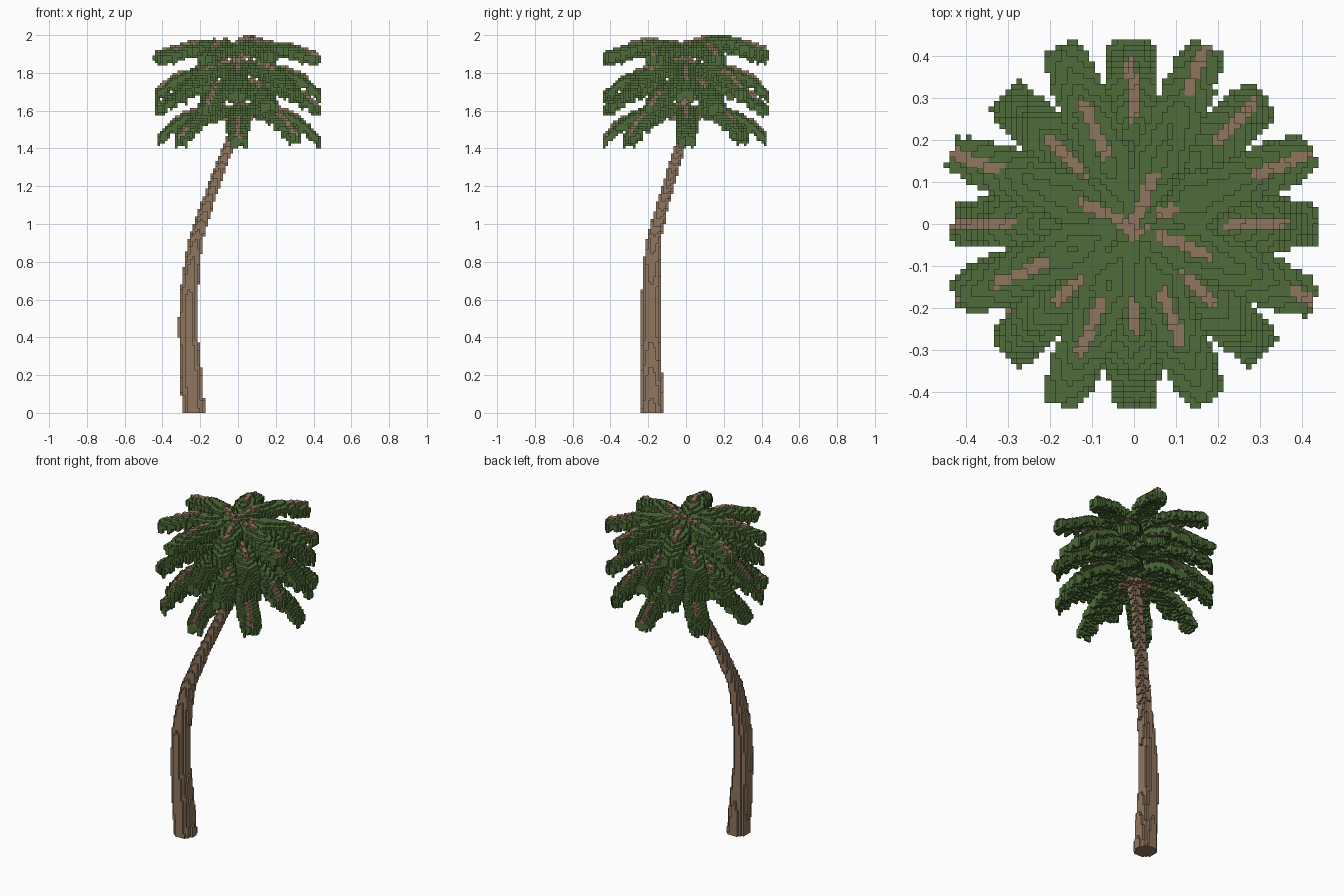
import bpy
import math
import random
from mathutils import Vector

random.seed(4)
cube = bpy.data.objects.get("Cube")
if cube:
    bpy.data.objects.remove(cube, do_unlink=True)

H = 2 / 150  # block size


def material(name, rgb):
    mat = bpy.data.materials.new(name)
    mat.use_nodes = True
    color = (*rgb, 1)
    mat.diffuse_color = color
    mat.node_tree.nodes["Principled BSDF"].inputs["Base Color"].default_value = color
    return mat


BARK, LEAF = 0, 1
MATERIALS = [material("bark brown", (0.28, 0.183, 0.112)),
             material("leaf green", (0.077, 0.148, 0.041))]


def sample(points, t):
    """Linear interpolation through (position, values...) rows."""
    for a, b in zip(points, points[1:]):
        if t <= b[0]:
            f = max(0, (t - a[0]) / (b[0] - a[0]))
            return [p + (q - p) * f for p, q in zip(a[1:], b[1:])]
    return points[-1][1:]


def cell(x, y, z):
    return (math.floor(x / H), math.floor(y / H), min(149, math.floor(z / H)))


def build(name, blocks):
    """Turn a dictionary of blocks into a mesh of their outer faces."""
    verts, faces, slots = {}, [], []
    for c, slot in blocks.items():
        for axis in range(3):
            for side in (0, 1):
                step = list(c)
                step[axis] += 2 * side - 1
                if tuple(step) in blocks:
                    continue
                u, v = (axis + 1) % 3, (axis + 2) % 3
                ring = []
                for du, dv in ((0, 0), (1, 0), (1, 1), (0, 1)):
                    p = list(c)
                    p[axis] += side
                    p[u] += du
                    p[v] += dv
                    ring.append(verts.setdefault(tuple(p), len(verts)))
                faces.append(ring if side else ring[::-1])
                slots.append(slot)
    mesh = bpy.data.meshes.new(name)
    mesh.from_pydata([Vector(p) * H for p in verts], [], faces)
    for mat in MATERIALS:
        mesh.materials.append(mat)
    mesh.polygons.foreach_set("material_index", slots)
    mesh.update()
    obj = bpy.data.objects.new(name, mesh)
    bpy.context.collection.objects.link(obj)


# Trunk: height, centre x, centre y, radius
TRUNK = [(0, -0.235, -0.18, 0.061), (0.2, -0.247, -0.184, 0.058),
         (0.45, -0.265, -0.187, 0.051), (0.62, -0.26, -0.187, 0.049),
         (0.8, -0.24, -0.18, 0.043), (0.92, -0.222, -0.17, 0.037),
         (1.1, -0.165, -0.125, 0.034), (1.3, -0.095, -0.065, 0.031),
         (1.45, -0.035, -0.02, 0.03), (1.55, 0, 0, 0.035), (1.9, 0, 0, 0.03)]
trunk = {}
for k in range(int(1.9 / H)):
    cx, cy, radius = sample(TRUNK, (k + 0.5) * H)
    ci, cj = round(cx / H), round(cy / H)
    for i in range(ci - 6, ci + 6):
        for j in range(cj - 6, cj + 6):
            if math.hypot((i + 0.5) * H - cx, (j + 0.5) * H - cy) < radius:
                trunk[i, j, k] = BARK
build("trunk", trunk)

# Half width of a frond along its length
WIDTH = [(0, 0.03), (0.1, 0.052), (0.3, 0.06), (0.41, 0.05), (0.46, 0.035)]


def frond(blocks, angle, profile, reach, lift):
    """A drooping stem with a folded leaf blade on both sides."""
    ca, sa = math.cos(angle), math.sin(angle)
    phase = random.uniform(0, 6.28)
    stem = {}
    for n in range(int(reach / H * 2)):
        r = n * H / 2
        z = sample(profile, r)[0] + lift
        half = sample(WIDTH, r)[0]
        bare = math.sin(r * 18 + phase) > 0.3 or r < 0.03
        rows = int(half / H * 2)
        for m in range(-rows, rows + 1):
            s = m * H / 2
            x, y = r * ca - s * sa, r * sa + s * ca
            droop = 0.45 * abs(s)
            for layer in range(4):
                # ragged leaflets hang below the blade
                if layer > 1 and (n // 4) % 2 and abs(s) > 0.02:
                    continue
                if layer == 3 and random.random() < 0.5:
                    continue
                # woody frond bases show underneath
                slot = BARK if layer > 1 and r < 0.08 else LEAF
                blocks.setdefault(cell(x, y, z - droop - layer * H), slot)
            if bare and abs(s) < 0.008:
                stem[cell(x, y, z)] = BARK
                stem[cell(x, y, z + 0.5 * H)] = BARK
    blocks.update(stem)


# Crown tiers: name, half-step turn, reach, profile of (radius, height)
TIERS = [
    ("top_fronds", 0.5, 0.465,
     [(0, 1.93), (0.15, 1.968), (0.28, 1.96), (0.38, 1.925), (0.465, 1.9)]),
    ("upper_fronds", 0, 0.44,
     [(0, 1.86), (0.2, 1.838), (0.34, 1.785), (0.44, 1.695)]),
    ("middle_fronds", 0.5, 0.465,
     [(0, 1.73), (0.2, 1.755), (0.34, 1.71), (0.465, 1.62)]),
    ("lower_fronds", 0, 0.435,
     [(0, 1.6), (0.15, 1.63), (0.28, 1.59), (0.37, 1.53), (0.435, 1.455)]),
]
for name, turn, reach, profile in TIERS:
    blocks = {}
    for n in range(8):
        angle = (n + turn) * math.tau / 8 + random.uniform(-0.02, 0.02)
        tall = name == "top_fronds" and n == 1
        lift = 0.025 if tall else random.uniform(-0.01, 0.01)
        frond(blocks, angle, profile, reach + random.uniform(-0.01, 0.006), lift)
    build(name, {c: s for c, s in blocks.items() if c not in trunk})
